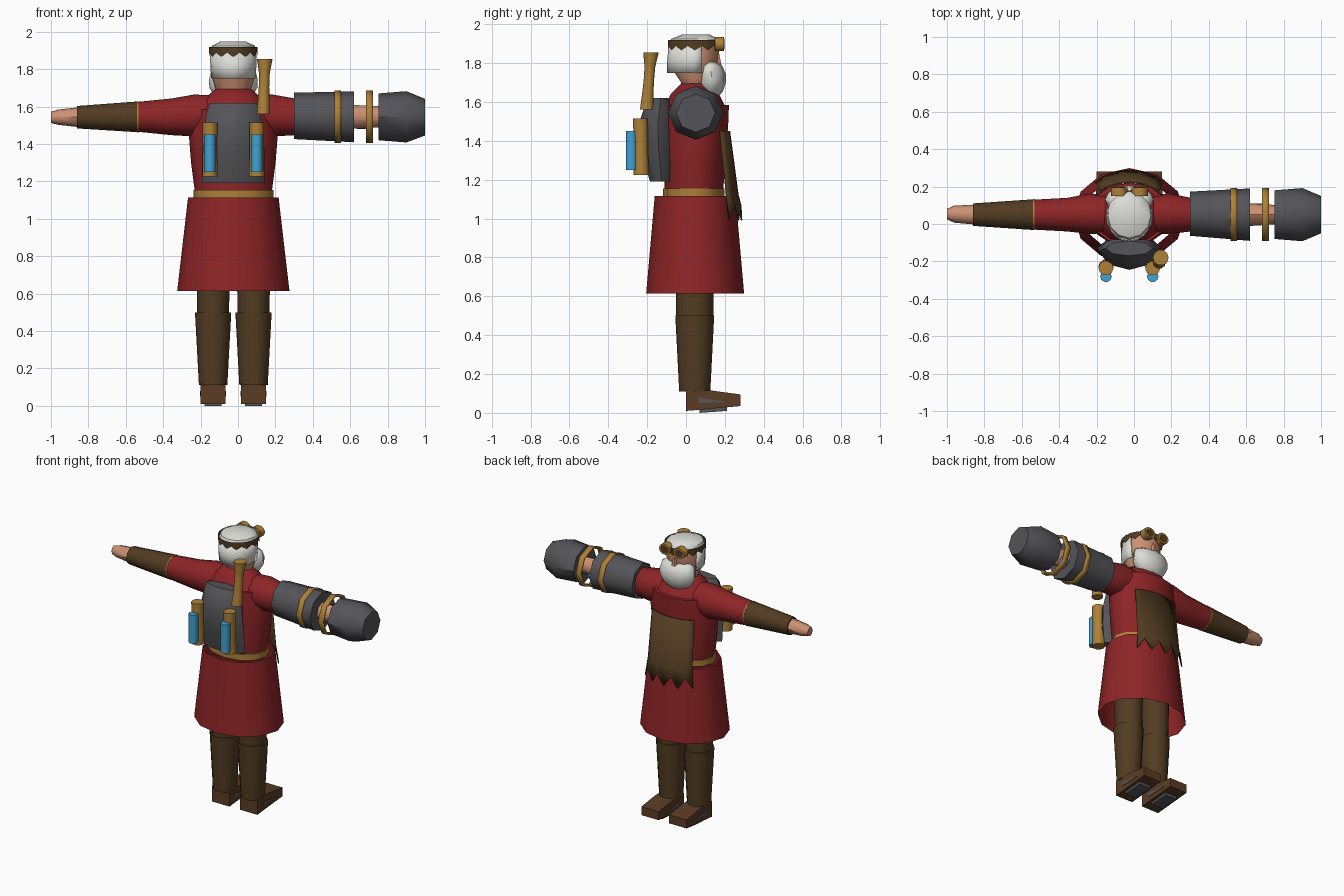
import bpy, bmesh, math
from mathutils import Vector

cube = bpy.data.objects.get("Cube")
if cube:
    bpy.data.objects.remove(cube, do_unlink=True)


def material(name, r, g, b):
    m = bpy.data.materials.new(name)
    m.use_nodes = True
    m.diffuse_color = (r, g, b, 1)
    m.node_tree.nodes["Principled BSDF"].inputs["Base Color"].default_value = (r, g, b, 1)
    return m


RED = material("coat_red", .27, .018, .02)
WHITE = material("hair_white", .72, .72, .68)
GOLD = material("brass", .42, .22, .04)
STEEL = material("dark_steel", .09, .09, .1)
BROWN = material("leather_brown", .085, .045, .016)
BOOT = material("boot_brown", .105, .046, .018)
SKIN = material("skin", .6, .28, .17)
BLUE = material("glass_blue", .055, .36, .65)
CX = -.025   # body centre line


def finish(name, bm, mat):
    bmesh.ops.recalc_face_normals(bm, faces=bm.faces)
    mesh = bpy.data.meshes.new(name)
    bm.to_mesh(mesh)
    bm.free()
    ob = bpy.data.objects.new(name, mesh)
    bpy.context.collection.objects.link(ob)
    mesh.materials.append(mat)
    bpy.ops.object.select_all(action='DESELECT')
    ob.select_set(True)
    bpy.context.view_layer.objects.active = ob
    bpy.ops.object.shade_smooth_by_angle(angle=math.radians(46))
    return ob


def loft(name, rings, mat, n=12, axis='z', caps=True, span=None, jag=None):
    """Skin elliptical rings (position, centre a, centre b, radius a, radius b).
    span = start and end angle of an open sheet; jag = (ring index, depth)."""
    bm = bmesh.new()
    rows = []
    for k, (p, ca, cb, ra, rb) in enumerate(rings):
        row = []
        for i in range(n if span is None else n + 1):
            if span:
                t = math.radians(span[0] + (span[1] - span[0]) * i / n)
            else:
                t = math.tau * i / n
            a, b = ca + ra * math.cos(t), cb + rb * math.sin(t)
            q = p + (jag[1] * (i % 2) if jag and jag[0] == k else 0)
            co = {'z': (a, b, q), 'x': (q, a, b), 'y': (a, q, b)}[axis]
            row.append(bm.verts.new(co))
        rows.append(row)
    for lo, hi in zip(rows, rows[1:]):
        for i in range(n):
            j = (i + 1) % len(lo)
            bm.faces.new((lo[i], lo[j], hi[j], hi[i]))
    if caps and span is None:
        bm.faces.new(rows[0])
        bm.faces.new(rows[-1])
    return finish(name, bm, mat)


def tube(name, a, b, radii, mat, n=10):
    """Straight round rod with evenly spaced radii along it."""
    a, b = Vector(a), Vector(b)
    rings = []
    for i, r in enumerate(radii):
        p = a.lerp(b, i / (len(radii) - 1))
        rings.append((p.z, p.x, p.y, r, r))
    return loft(name, rings, mat, n)


def prism(name, profile, x0, x1, mat):
    """Extrude a side profile of (y, z) points from x0 to x1."""
    bm = bmesh.new()
    f = bm.faces.new([bm.verts.new((x0, y, z)) for y, z in profile])
    new = bmesh.ops.extrude_face_region(bm, geom=[f])
    verts = [v for v in new["geom"] if isinstance(v, bmesh.types.BMVert)]
    bmesh.ops.translate(bm, vec=(x1 - x0, 0, 0), verts=verts)
    return finish(name, bm, mat)


def thicken(ob, t, offset=1):
    m = ob.modifiers.new("thickness", 'SOLIDIFY')
    m.thickness = t
    m.offset = offset


# Legs, boots and feet
for side, s in (("right", -1), ("left", 1)):
    x = CX + s * .108
    loft(side + "_thigh", [(.48, x, .045, .085, .095), (.8, x, .045, .09, .1)], BROWN)
    loft(side + "_boot", [(.11, x, .045, .076, .08), (.5, x, .045, .097, .1)], BROWN)
    prism(side + "_foot", [(0, .01), (.28, .035), (.28, .095), (.13, .115), (0, .12)],
          x - .067, x + .067, BOOT)
    prism(side + "_sole_plate", [(.07, 0), (.21, .01), (.21, .03), (.07, .018)],
          x - .045, x + .045, STEEL)
    for e in (-1, 1):
        prism(side + "_foot_plate", [(.065, .05), (.22, .055), (.065, .08)],
              x + e * .066, x + e * .07, STEEL)

# Coat
loft("coat_skirt", [(.615, CX, .047, .3, .252), (1.115, CX, .047, .242, .208)], RED, caps=False)
loft("coat_torso", [(1.1, CX, .04, .2, .148), (1.3, CX, .045, .226, .158),
                    (1.48, CX, .052, .24, .165), (1.585, CX, .055, .222, .166)], RED)
loft("coat_shoulders", [(1.57, CX, .05, .21, .155), (1.64, CX, .045, .155, .125),
                        (1.695, CX, .045, .095, .07)], RED)
loft("belt", [(1.112, CX, .04, .214, .158), (1.155, CX, .04, .214, .158)], GOLD)

# Ragged apron hanging over the belt
apron = loft("apron", [(1.45, CX, .047, .235, .172), (1.12, CX, .047, .247, .216),
                       (.99, CX, .047, .268, .235)], BROWN, n=8, span=(47, 133), jag=(2, .075))
thicken(apron, .008)

# Both sleeves
for side, s in (("right", -1), ("left", 1)):
    tip = -.535 if s < 0 else .42
    loft(side + "_sleeve", [(CX + s * .1, .05, 1.56, .1, .1), (CX + s * .21, .055, 1.552, .108, .112),
                            (CX + s * .33, .05, 1.545, .09, .098), (tip, .05, 1.545, .08, .08)],
         RED, axis='x')

# Bare right arm: cuff and hand
loft("right_cuff_trim", [(-.54, .05, 1.545, .083, .083), (-.532, .05, 1.545, .083, .083)], GOLD, axis='x')
loft("right_cuff", [(-.86, .05, 1.543, .06, .06), (-.538, .05, 1.545, .082, .082)], BROWN, axis='x')
loft("right_hand", [(-1, .053, 1.542, .028, .03), (-.96, .053, 1.543, .046, .041),
                    (-.86, .05, 1.543, .052, .052)], SKIN, n=8, axis='x')

# Left arm: armoured sleeve, rings and heavy fist
loft("left_forearm", [(.4, .05, 1.545, .075, .075), (.78, .05, 1.545, .05, .055)], SKIN, n=8, axis='x')
loft("arm_barrel", [(.3, .055, 1.55, .118, .124), (.62, .05, 1.545, .14, .136)], STEEL, n=8, axis='x')
for x in (.515, .685):
    ring = loft("arm_ring", [(x, .05, 1.545, .142, .14), (x + .037, .05, 1.545, .142, .14)],
                GOLD, n=8, axis='x', caps=False)
    thicken(ring, .012, -1)
loft("fist_block", [(.75, .05, 1.545, .13, .125), (.9, .05, 1.545, .142, .137),
                    (1, .05, 1.543, .1, .098)], STEEL, n=8, axis='x')
loft("arm_cell", [(.635, .09, 1.5, .02, .02), (.685, .09, 1.5, .02, .02)], BLUE, n=8, axis='x')

# Head, hair and headband
loft("head", [(1.66, CX, .04, .075, .06), (1.7, CX, .05, .098, .075), (1.76, CX, .045, .116, .11),
              (1.86, CX, .045, .122, .125), (1.925, CX, .045, .115, .12)], SKIN)
loft("hair_top", [(1.9, CX, .045, .122, .13), (1.925, CX, .045, .115, .12),
                  (1.947, CX, .05, .07, .07)], WHITE)
hair = loft("hair_back", [(1.75, CX, .045, .118, .142), (1.81, CX, .045, .123, .142),
                          (1.89, CX, .045, .125, .135)], WHITE, n=12, span=(165, 375))
thicken(hair, .01, -1)
loft("headband", [(1.865, CX, .045, .13, .138), (1.918, CX, .045, .13, .138)],
     BROWN, n=24, jag=(0, .025), caps=False)

# Beard, wrapping the jaw
loft("beard", [(1.625, CX, .13, .05, .035), (1.655, CX, .13, .1, .06), (1.7, CX, .13, .128, .075),
               (1.745, CX, .13, .13, .075), (1.785, CX, .125, .12, .062), (1.805, CX, .12, .09, .035)],
     WHITE)
loft("nose", [(1.79, CX, .165, .02, .02), (1.85, CX, .16, .01, .012)], SKIN, n=6)

# Goggles pushed up on the forehead
for s in (-1, 1):
    x = CX + s * .055
    loft("goggle_rim", [(.15, x, 1.898, .044, .038), (.195, x, 1.898, .044, .038)], GOLD, n=10, axis='y')
    loft("goggle_lens", [(.194, x, 1.898, .03, .026), (.197, x, 1.898, .03, .026)], BROWN, n=10, axis='y')

# Back pack with flasks and an exhaust pipe
loft("pack", [(1.19, CX, -.125, .168, .06), (1.34, CX, -.14, .168, .09), (1.48, CX, -.145, .158, .1),
              (1.57, CX, -.135, .142, .08), (1.62, CX, -.13, .126, .04)], STEEL, n=8)
for x in (-.15, .1):
    tube("flask_holder", (x, -.23, 1.225), (x, -.235, 1.515), (.041, .038, .04), GOLD)
    tube("flask", (x, -.28, 1.25), (x, -.28, 1.45), (.031, .031), BLUE)
tube("exhaust_pipe", (.135, -.203, 1.56), (.143, -.18, 1.855), (.036, .031, .028, .029, .042), GOLD)
